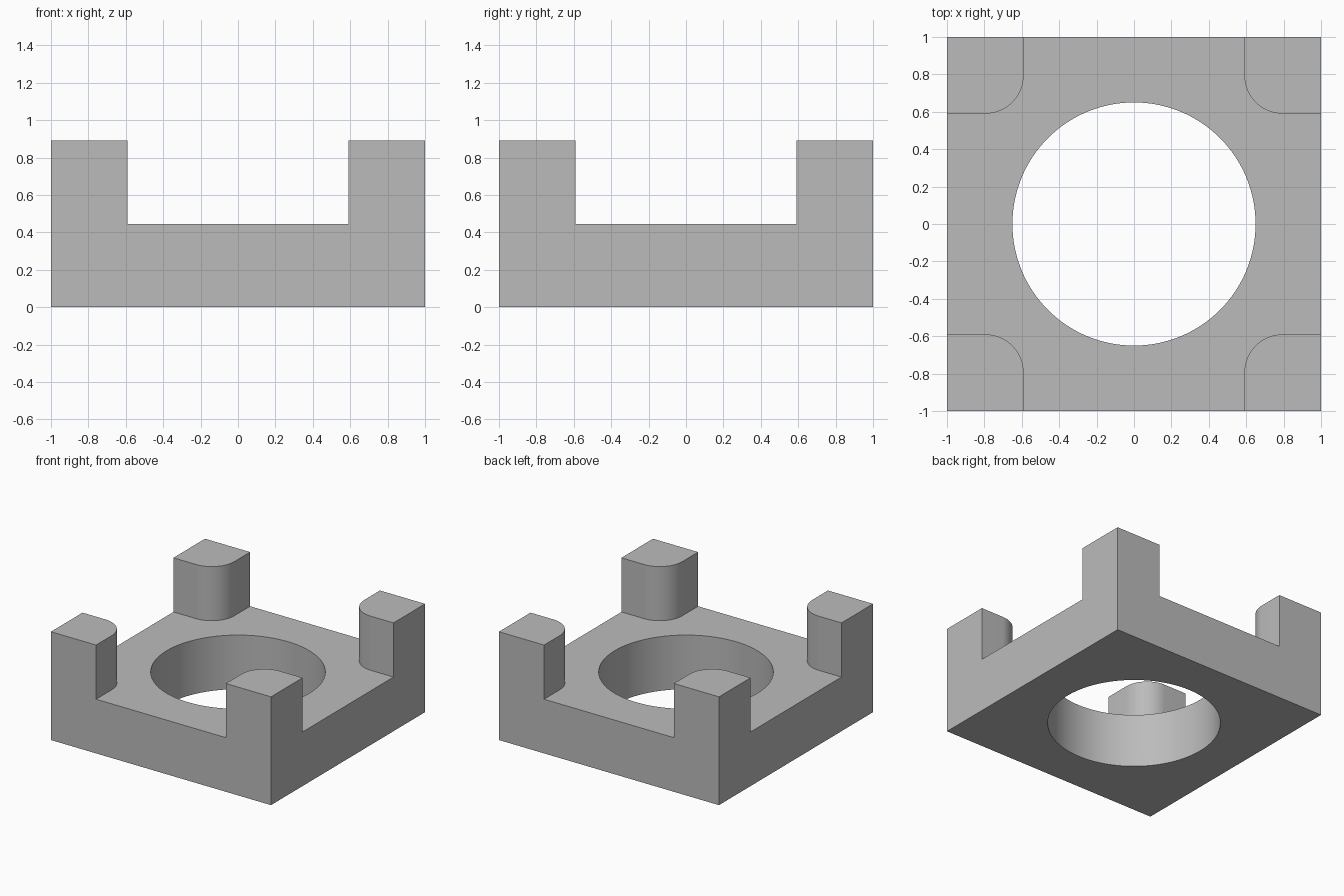
import bpy, bmesh, math
from mathutils import Matrix

if "Cube" in bpy.data.objects:
    bpy.data.objects.remove(bpy.data.objects["Cube"])

HEIGHT, DECK = 0.89, 0.445      # post top, base plate top
POST, ROUND, BORE = 0.59, 0.205, 0.65


def prism(name, points, z0, z1):
    """Extrude a flat outline from z0 to z1."""
    bm = bmesh.new()
    face = bm.faces.new([bm.verts.new((x, y, z0)) for x, y in points])
    ext = bmesh.ops.extrude_face_region(bm, geom=[face])
    bmesh.ops.translate(bm, vec=(0, 0, z1 - z0),
                        verts=[v for v in ext["geom"] if isinstance(v, bmesh.types.BMVert)])
    bmesh.ops.recalc_face_normals(bm, faces=bm.faces)
    mesh = bpy.data.meshes.new(name)
    bm.to_mesh(mesh)
    bm.free()
    ob = bpy.data.objects.new(name, mesh)
    bpy.context.collection.objects.link(ob)
    return ob


# Solid block
block = prism("corner_post_base", [(-1, -1), (1, -1), (1, 1), (-1, 1)], 0, HEIGHT)
grey = bpy.data.materials.new("plain grey")
grey.diffuse_color = (0.5, 0.5, 0.5, 1)
grey.use_nodes = True
grey.node_tree.nodes["Principled BSDF"].inputs["Base Color"].default_value = grey.diffuse_color
block.data.materials.append(grey)

# Cross-shaped pocket that leaves four posts with rounded inner corners
c = POST + ROUND
arc = [(c + ROUND * math.cos(a), c + ROUND * math.sin(a))
       for a in (math.pi * (1 + i / 48) for i in range(25))]
corner = [(POST, 1.2)] + arc + [(1.2, POST)]
cross = []
for q in range(4):
    rot = Matrix.Rotation(-q * math.pi / 2, 2)
    cross += [(rot[0][0] * x + rot[0][1] * y, rot[1][0] * x + rot[1][1] * y) for x, y in corner]
pocket = prism("pocket_cutter", cross, DECK, HEIGHT + 0.2)

# Round through hole
n = 128
ring = [(BORE * math.cos(2 * math.pi * i / n), BORE * math.sin(2 * math.pi * i / n)) for i in range(n)]
bore = prism("bore_cutter", ring, -0.2, HEIGHT + 0.2)

# Cut, then discard the cutters
bpy.context.view_layer.objects.active = block
block.select_set(True)
for cutter in (pocket, bore):
    cutter.hide_render = True
    mod = block.modifiers.new("cut", 'BOOLEAN')
    mod.operation, mod.solver, mod.object = 'DIFFERENCE', 'EXACT', cutter
    bpy.ops.object.modifier_apply(modifier=mod.name)
    bpy.data.objects.remove(cutter)

bpy.ops.object.shade_smooth_by_angle(angle=math.radians(30))
